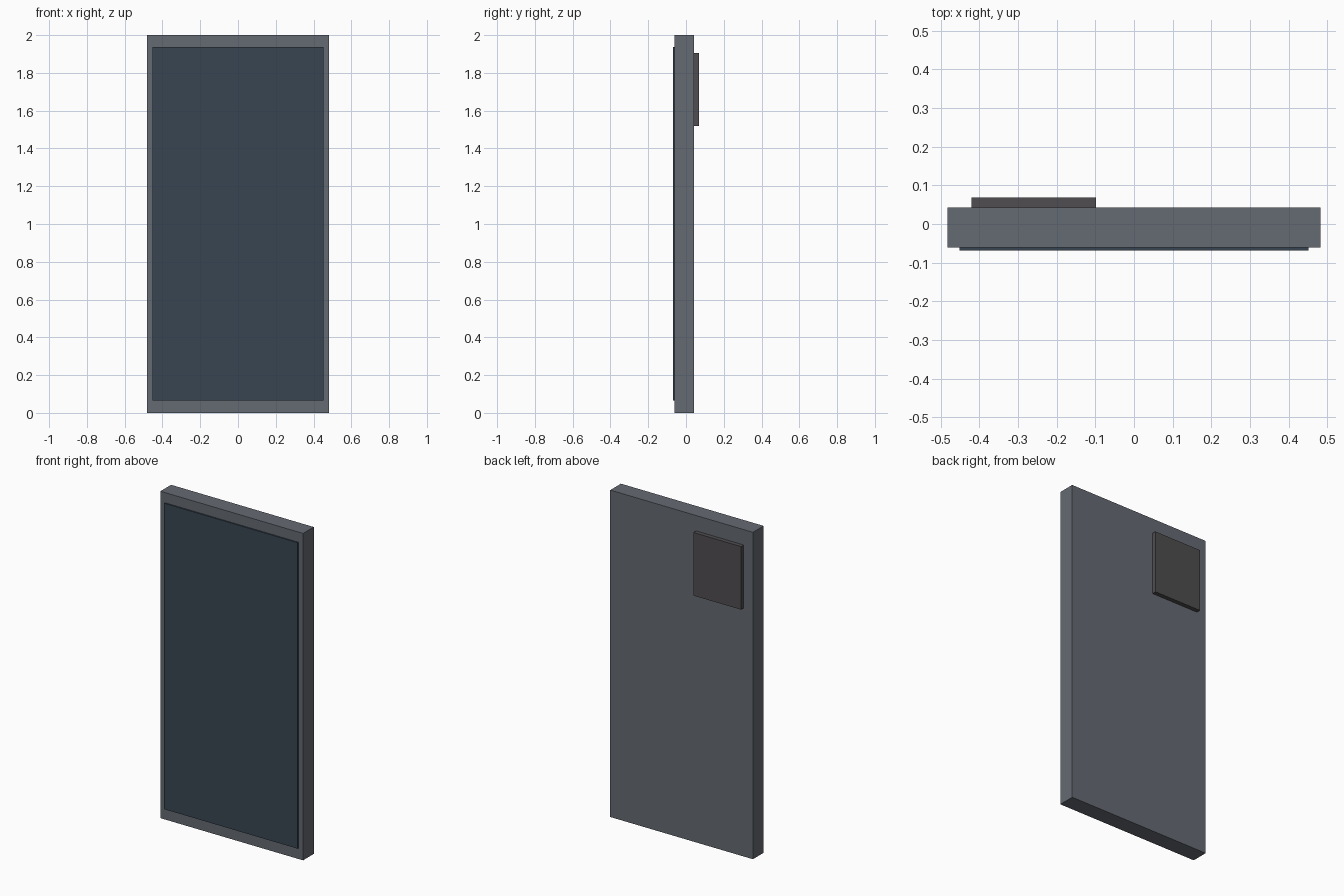
import bpy

if "Cube" in bpy.data.objects:
    bpy.data.objects.remove(bpy.data.objects["Cube"])


def material(name, color):
    mat = bpy.data.materials.new(name)
    mat.diffuse_color = color
    mat.use_nodes = True
    mat.node_tree.nodes["Principled BSDF"].inputs["Base Color"].default_value = mat.diffuse_color
    return mat


def box(name, x, y, z, mat):
    """Box from (min, max) ranges on each axis."""
    ranges = (x, y, z)
    bpy.ops.mesh.primitive_cube_add(size=1, location=[(a + b) / 2 for a, b in ranges])
    obj = bpy.context.object
    obj.name = name
    obj.scale = [b - a for a, b in ranges]
    bpy.ops.object.transform_apply(location=False, rotation=False, scale=True)
    obj.data.materials.append(mat)
    return obj


body_grey = material("body_grey", (0.13, 0.145, 0.17, 1))
screen_blue = material("screen_blue", (0.04, 0.06, 0.085, 1))
camera_dark = material("camera_dark", (0.08, 0.075, 0.08, 1))

# Phone body slab
box("body", (-0.483, 0.483), (-0.0605, 0.0425), (0, 2), body_grey)
# Thin display panel, slightly raised from the front
box("screen", (-0.452, 0.452), (-0.0685, -0.0605), (0.066, 1.938), screen_blue)
# Camera plate on the back, near the top
box("camera_plate", (-0.42, -0.098), (0.0425, 0.0685), (1.52, 1.906), camera_dark)
